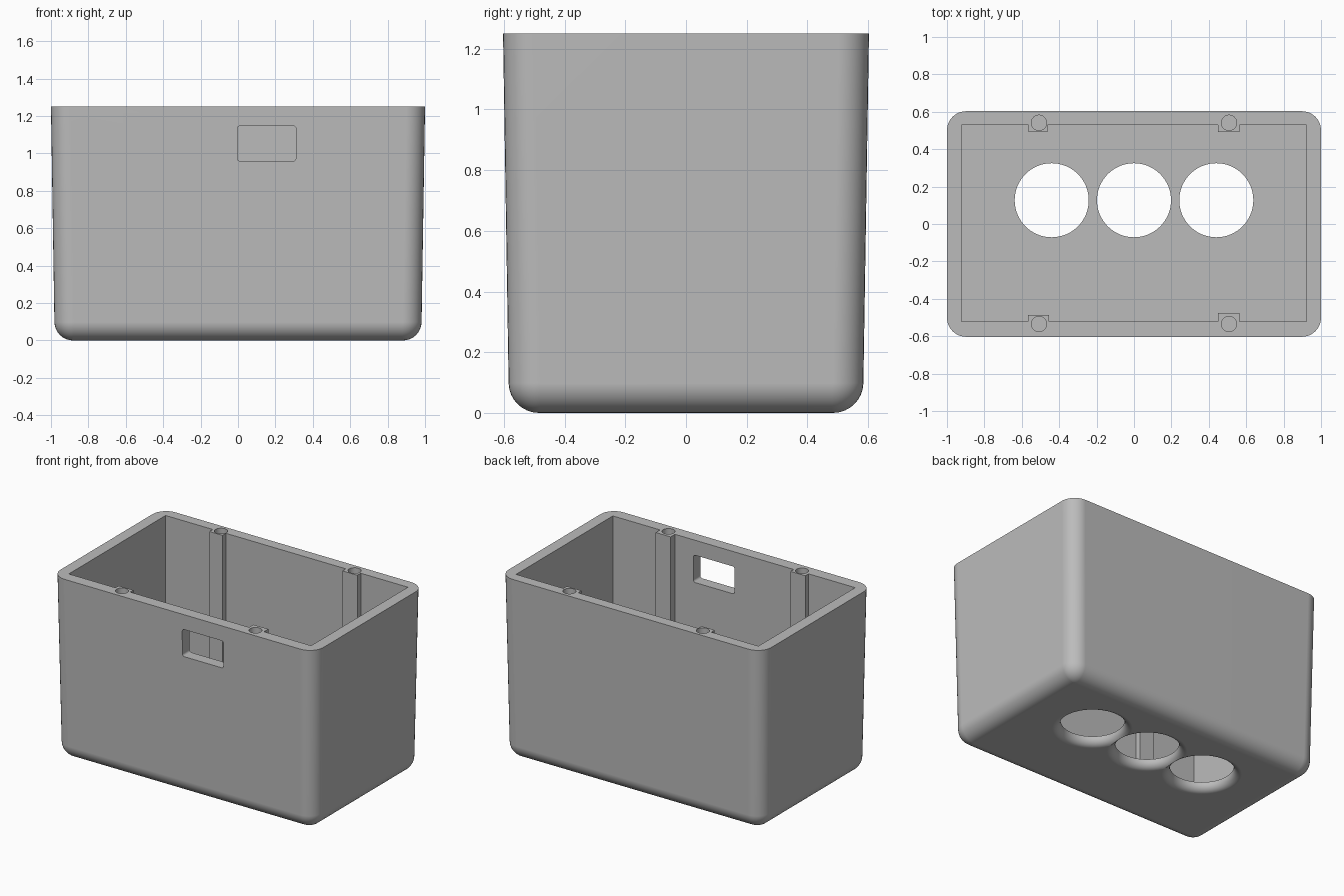
import bpy, bmesh, math

if "Cube" in bpy.data.objects:
    bpy.data.objects.remove(bpy.data.objects["Cube"])

HEIGHT, FLOOR = 1.25, 0.058
grey = bpy.data.materials.new("plain_grey")
grey.diffuse_color = (0.5, 0.5, 0.5, 1)
grey.use_nodes = True
grey.node_tree.nodes["Principled BSDF"].inputs["Base Color"].default_value = grey.diffuse_color


def loft(name, rings):
    """Skin a stack of equal-length closed rings and cap both ends."""
    bm = bmesh.new()
    loops = [[bm.verts.new(p) for p in ring] for ring in rings]
    n = len(loops[0])
    for a, b in zip(loops, loops[1:]):
        for i in range(n):
            j = (i + 1) % n
            bm.faces.new((a[i], a[j], b[j], b[i]))
    bm.faces.new(loops[0][::-1])
    bm.faces.new(loops[-1])
    bmesh.ops.recalc_face_normals(bm, faces=bm.faces)
    mesh = bpy.data.meshes.new(name)
    bm.to_mesh(mesh)
    bm.free()
    mesh.materials.append(grey)
    obj = bpy.data.objects.new(name, mesh)
    bpy.context.collection.objects.link(obj)
    return obj


def rounded_rect(hx, hy, r, steps=8):
    pts = []
    for q, (sx, sy) in enumerate(((1, 1), (-1, 1), (-1, -1), (1, -1))):
        for k in range(steps + 1):
            a = math.pi / 2 * (q + k / steps)
            pts.append((sx * (hx - r) + r * math.cos(a),
                        sy * (hy - r) + r * math.sin(a)))
    return pts


def lathe(name, cx, cy, profile, n=64):
    return loft(name, [[(cx + r * math.cos(2 * math.pi * i / n),
                         cy + r * math.sin(2 * math.pi * i / n), z)
                        for i in range(n)] for r, z in profile])


def cut(target, cutter):
    mod = target.modifiers.new("cut", 'BOOLEAN')
    mod.operation, mod.solver, mod.object = 'DIFFERENCE', 'EXACT', cutter
    bpy.context.view_layer.objects.active = target
    bpy.ops.object.modifier_apply(modifier=mod.name)
    bpy.data.objects.remove(cutter)


# Drafted outer body with rounded corners and a rounded base edge
FILLET, CORNER = 0.098, 0.102
levels = []
for k in range(9):
    a = math.pi / 2 * k / 8
    levels.append((FILLET * (1 - math.sin(a)), FILLET * (1 - math.cos(a))))
levels.append((0, HEIGHT))
rings = []
for inset, z in levels:
    t = z / HEIGHT
    outline = rounded_rect(0.98 + 0.02 * t - inset, 0.583 + 0.02 * t - inset, CORNER - inset)
    rings.append([(x, y, z) for x, y in outline])
box = loft("enclosure_box", rings)

# Cavity: plan outline with notches that leave the four screw ribs standing
back, front = 0.53, -0.522
plan = [(-0.922, front)]
for x0, x1, y in ((-0.567, -0.455, -0.487), (0.45, 0.563, -0.475)):
    plan += [(x0, front), (x0, y), (x1, y), (x1, front)]
plan += [(0.922, front), (0.922, back)]
for x0, x1, y in ((0.563, 0.45, 0.493), (-0.463, -0.563, 0.493)):
    plan += [(x0, back), (x0, y), (x1, y), (x1, back)]
plan += [(-0.922, back)]
cut(box, loft("cavity_cutter", [[(x, y, z) for x, y in plan] for z in (FLOOR, HEIGHT + 0.2)]))

# Three floor openings with a rounded lower rim
R, F = 0.198, 0.05
rim = [(R + F, -0.1)]
for k in range(9):
    a = math.pi / 2 * (1 - k / 8)
    rim.append((R + F - F * math.cos(a), F - F * math.sin(a)))
rim.append((R, 0.2))
# Neighbouring rims nearly touch, so each is cut on its own
for cx in (-0.44, 0, 0.44):
    cut(box, lathe("opening_cutter", cx, 0.127, rim))

# Screw holes in the rib tops
for cx in (-0.508, 0.508):
    for cy in (-0.535, 0.541):
        cut(box, lathe("screw_hole_cutter", cx, cy, [(0.041, HEIGHT - 0.3), (0.041, HEIGHT + 0.1)], 32))

# Rounded window through the front wall
window = rounded_rect(0.157, 0.094, 0.016, 4)
cut(box, loft("window_cutter", [[(0.153 + x, y, 1.053 + z) for x, z in window] for y in (-0.8, -0.4)]))

# Smooth rounded areas, keep the cut edges crisp and the walls flat
bpy.ops.object.select_all(action='DESELECT')
box.select_set(True)
bpy.context.view_layer.objects.active = box
bpy.ops.object.shade_smooth_by_angle(angle=math.radians(30))
weighted = box.modifiers.new("flat_walls", 'WEIGHTED_NORMAL')
weighted.keep_sharp = True
